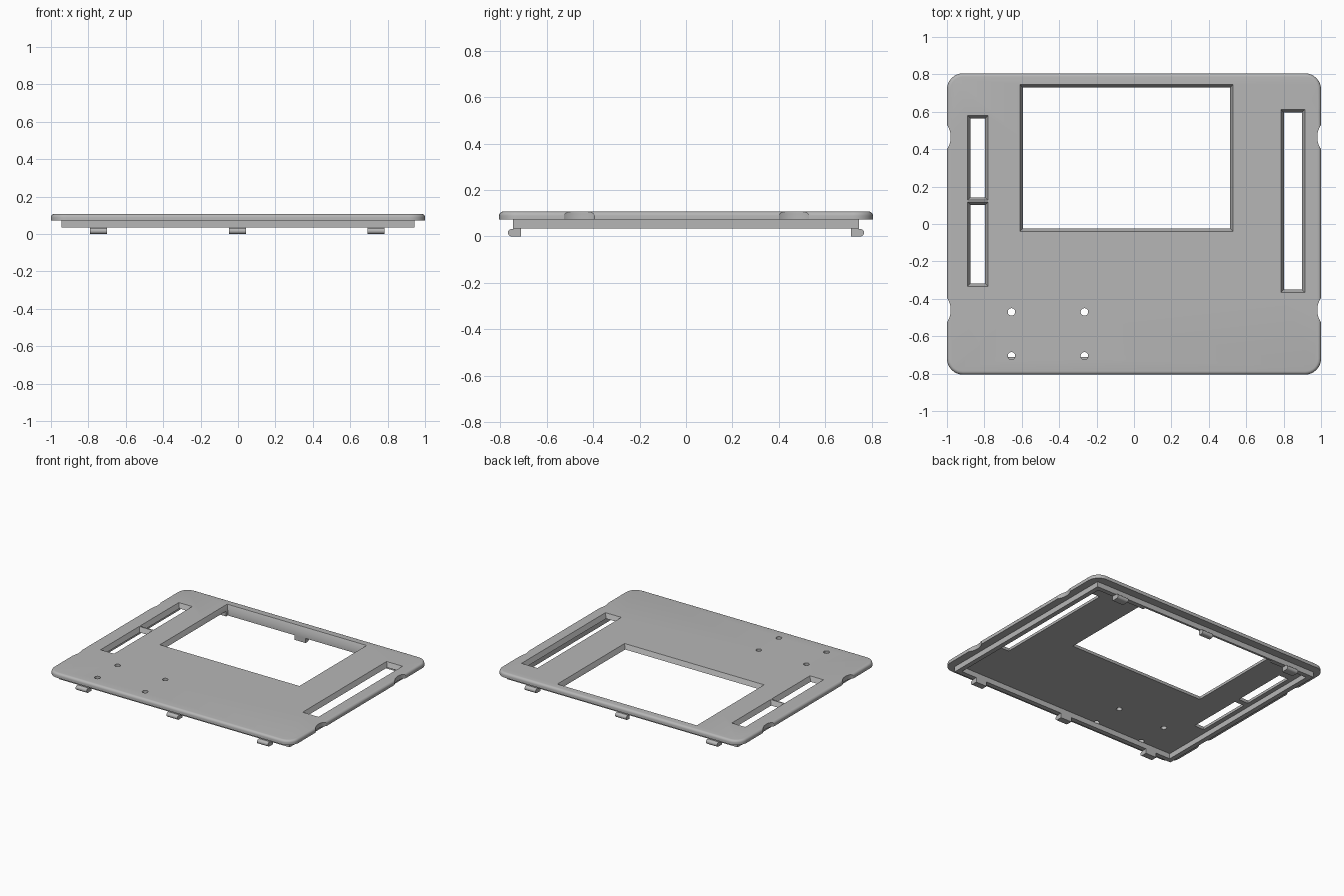
import bpy, bmesh, math

old = bpy.data.objects.get("Cube")
if old:
    bpy.data.objects.remove(old, do_unlink=True)

# Main heights and sizes
TOP, UNDER, LIP = 0.107, 0.073, 0.034
HX, HY, CORNER, FILLET = 1.0, 0.805, 0.085, 0.018
WALL = 0.035

grey = bpy.data.materials.new("matt grey")
grey.use_nodes = True
colour = (0.47, 0.47, 0.47, 1)
grey.diffuse_color = colour
grey.node_tree.nodes["Principled BSDF"].inputs["Base Color"].default_value = colour


def loft(name, rings):
    """Closed solid through a stack of matching rings."""
    bm = bmesh.new()
    loops = [[bm.verts.new(p) for p in ring] for ring in rings]
    n = len(loops[0])
    for a, b in zip(loops, loops[1:]):
        for i in range(n):
            j = (i + 1) % n
            bm.faces.new((a[i], a[j], b[j], b[i]))
    bm.faces.new(loops[0][::-1])
    bm.faces.new(loops[-1])
    bmesh.ops.recalc_face_normals(bm, faces=bm.faces)
    mesh = bpy.data.meshes.new(name)
    bm.to_mesh(mesh)
    bm.free()
    mesh.materials.append(grey)
    obj = bpy.data.objects.new(name, mesh)
    bpy.context.collection.objects.link(obj)
    return obj


def rect(x0, x1, y0, y1, z, grow=0):
    return [(x0 - grow, y0 - grow, z), (x1 + grow, y0 - grow, z),
            (x1 + grow, y1 + grow, z), (x0 - grow, y1 + grow, z)]


def rounded_rect(inset, z, steps=8):
    r = CORNER - inset
    points = []
    for k, (sx, sy) in enumerate(((1, 1), (-1, 1), (-1, -1), (1, -1))):
        for s in range(steps + 1):
            a = (k + s / steps) * math.pi / 2
            points.append((sx * (HX - CORNER) + r * math.cos(a),
                           sy * (HY - CORNER) + r * math.sin(a), z))
    return points


def box(name, x0, x1, y0, y1, z0, z1):
    return loft(name, [rect(x0, x1, y0, y1, z) for z in (z0, z1)])


def cylinder(name, x, y, r, sides):
    ring = [(x + r * math.cos(2 * math.pi * i / sides),
             y + r * math.sin(2 * math.pi * i / sides)) for i in range(sides)]
    return loft(name, [[(px, py, z) for px, py in ring] for z in (-0.1, 0.2)])


def combine(target, tool, operation):
    """Apply a boolean and discard its tool."""
    tool.hide_render = True
    mod = target.modifiers.new("shape", "BOOLEAN")
    mod.operation, mod.solver, mod.object = operation, "EXACT", tool
    bpy.context.view_layer.objects.active = target
    bpy.ops.object.modifier_apply(modifier=mod.name)
    bpy.data.objects.remove(tool, do_unlink=True)


# Cover plate with a rounded upper edge
rings = [rounded_rect(0, UNDER)]
for s in range(6):
    a = s / 5 * math.pi / 2
    rings.append(rounded_rect(FILLET * (1 - math.cos(a)), TOP - FILLET * (1 - math.sin(a))))
plate = loft("cover_plate", rings)

# Finger notches in both side edges
for side in (-1, 1):
    for y in (-0.46, 0.465):
        combine(plate, cylinder("notch", side * 1.096, y, 0.116, 64), "DIFFERENCE")

# Locating lip underneath
lx, ly = 0.943, 0.745
lip = box("lip", -lx, lx, -ly, ly, LIP, UNDER + 0.01)
combine(lip, box("lip_inside", -lx + WALL, lx - WALL, -ly + WALL, ly - WALL, 0, 0.2), "DIFFERENCE")
combine(plate, lip, "UNION")
# Trim the part of the lip joint so the underside stays flat
combine(plate, box("underside_trim", -lx + WALL, lx - WALL, -ly + WALL, ly - WALL,
                   -0.1, UNDER), "DIFFERENCE")

# Snap clips with rounded noses, three along the front and three along the back
nose = 0.016
for side in (-1, 1):
    for x in (-0.745, -0.003, 0.737):
        profile = [(ly - WALL, LIP + 0.005), (ly - WALL, 0)]
        for s in range(9):
            a = (s / 8 - 0.5) * math.pi
            profile.append((0.767 - nose + nose * math.cos(a), nose + nose * math.sin(a)))
        profile += [(ly - 0.002, 2 * nose), (ly - 0.002, LIP + 0.005)]
        clip = loft("clip", [[(px, side * y, z) for y, z in profile]
                             for px in (x - 0.045, x + 0.045)])
        combine(plate, clip, "UNION")

# Openings with sloping sides: screen window, two small slots, one long slot
TAPER, OVER = 0.016, 0.004
openings = [(-0.61, 0.53, -0.04, 0.745), (-0.89, -0.78, 0.127, 0.58),
            (-0.89, -0.78, -0.333, 0.118), (0.785, 0.915, -0.367, 0.613)]
for o in openings:
    slope = TAPER / (TOP - UNDER)
    cutter = loft("opening", [rect(*o, -0.1, -TAPER), rect(*o, UNDER, -TAPER),
                              rect(*o, TOP + OVER, OVER * slope)])
    combine(plate, cutter, "DIFFERENCE")

# Screw holes, drilled through the plate only
for x in (-0.655, -0.265):
    for y in (-0.47, -0.705):
        hole = cylinder("hole", x, y, 0.02, 24)
        for v in hole.data.vertices:
            v.co.z = max(v.co.z, UNDER - 0.001)
        combine(plate, hole, "DIFFERENCE")

# Smooth the fillets, keep the hard edges
bpy.ops.object.select_all(action="DESELECT")
plate.select_set(True)
bpy.context.view_layer.objects.active = plate
bpy.ops.object.shade_smooth_by_angle(angle=math.radians(30))
